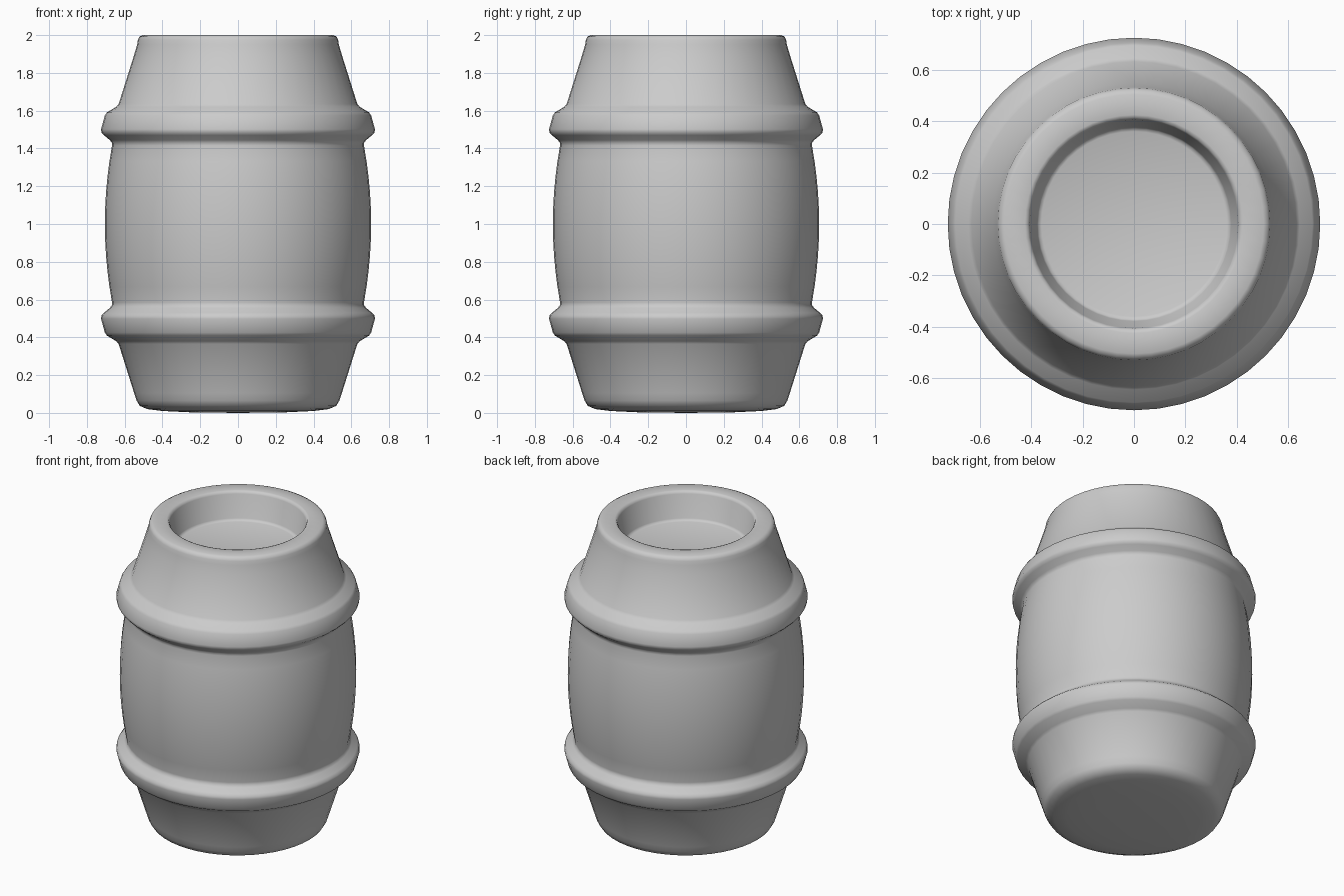
import bpy, bmesh, math

if "Cube" in bpy.data.objects:
    bpy.data.objects.remove(bpy.data.objects["Cube"])

SEGMENTS = 48


def lathe(name, profile):
    """Revolve an (r, z) profile around the z axis."""
    bm = bmesh.new()
    verts = [bm.verts.new((r, 0, z)) for r, z in profile]
    edges = [bm.edges.new(pair) for pair in zip(verts, verts[1:])]
    bmesh.ops.spin(bm, geom=verts + edges, axis=(0, 0, 1), cent=(0, 0, 0),
                   angle=math.tau, steps=SEGMENTS, use_duplicate=False)
    bmesh.ops.remove_doubles(bm, verts=bm.verts, dist=1e-4)
    bmesh.ops.recalc_face_normals(bm, faces=bm.faces)
    mesh = bpy.data.meshes.new(name)
    bm.to_mesh(mesh)
    bm.free()
    obj = bpy.data.objects.new(name, mesh)
    bpy.context.collection.objects.link(obj)
    bpy.context.view_layer.objects.active = obj
    obj.select_set(True)
    bpy.ops.object.shade_smooth_by_angle(angle=math.radians(50))
    obj.select_set(False)
    return obj


# Slightly domed underside with a rounded edge
base = [(0, 0), (0.25, 0.003), (0.40, 0.01), (0.48, 0.02), (0.52, 0.037), (0.537, 0.065)]

# Lower taper and the raised hoop, mirrored about mid-height for the upper half
hoop = [(0.55, 0.105), (0.632, 0.365), (0.645, 0.38), (0.695, 0.41), (0.705, 0.425),
        (0.725, 0.498), (0.723, 0.515), (0.71, 0.53), (0.678, 0.556),
        (0.668, 0.57), (0.667, 0.585)]
upper_hoop = [(r, 2 - z) for r, z in reversed(hoop)]

# Bulging staves between the hoops
belly = [(0.667 + 0.038 * (1 - t * t), 1 + 0.415 * t)
         for t in (i / 5 for i in range(-4, 5))]

# Rounded rim and the sunken lid
rim = [(0.534, 1.95), (0.53, 1.975), (0.522, 1.992), (0.505, 2.0), (0.425, 2.0),
       (0.413, 1.996), (0.406, 1.982), (0.378, 1.835), (0.372, 1.825), (0.36, 1.82), (0, 1.82)]

lathe("barrel", base + hoop + belly + upper_hoop + rim)
